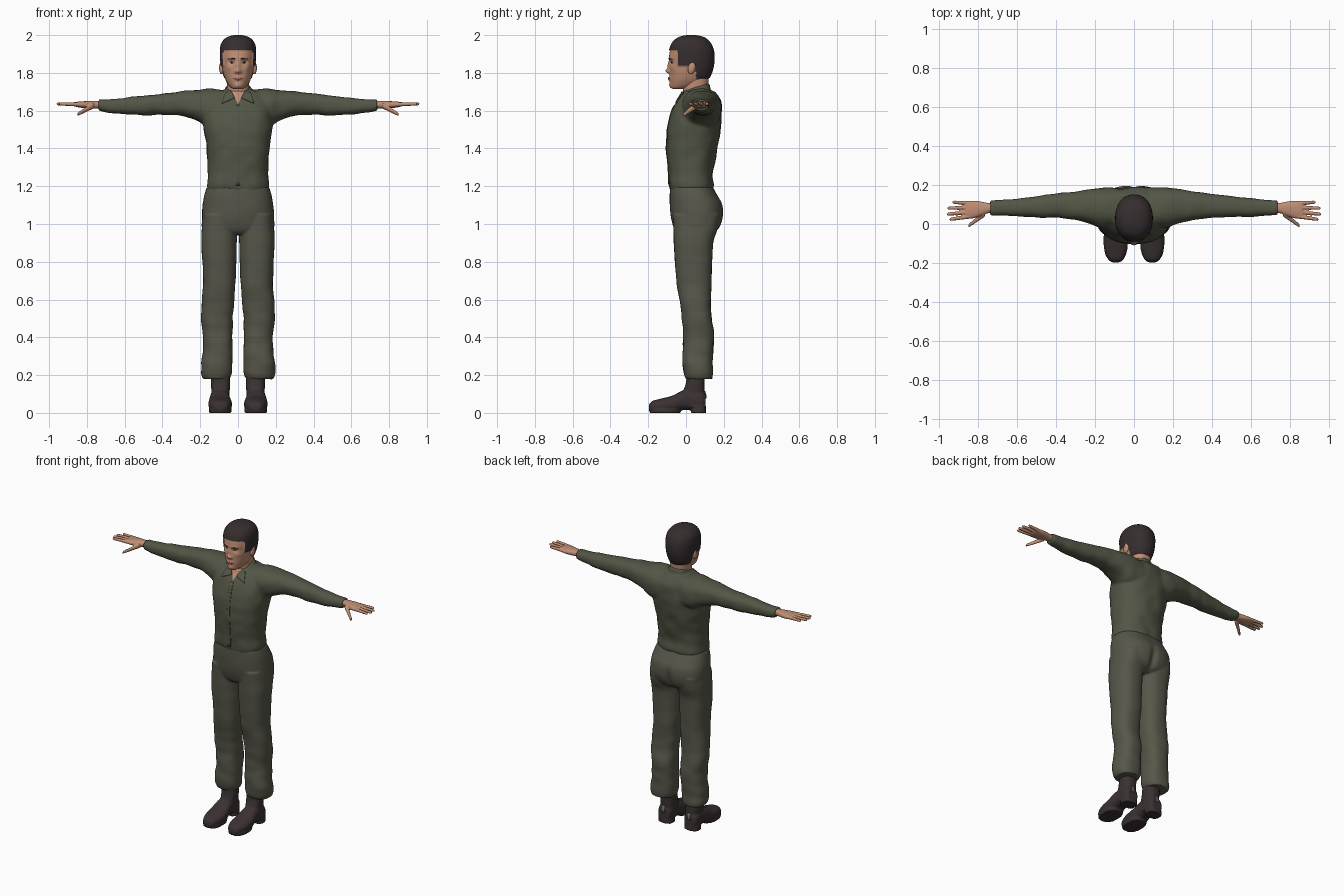
import bpy, bmesh, math
from mathutils import Vector, Matrix, noise
from mathutils.bvhtree import BVHTree

cube = bpy.data.objects.get("Cube")
if cube:
    bpy.data.objects.remove(cube, do_unlink=True)


def material(name, r, g, b):
    m = bpy.data.materials.new(name)
    m.use_nodes = True
    m.diffuse_color = (r, g, b, 1)
    bsdf = m.node_tree.nodes["Principled BSDF"]
    bsdf.inputs["Base Color"].default_value = (r, g, b, 1)
    bsdf.inputs["Roughness"].default_value = 0.8
    return m


SHIRT = material("olive shirt", .085, .093, .06)
PANTS = material("olive trousers", .096, .094, .068)
SKIN = material("skin", .52, .27, .175)
HAIR = material("dark hair", .036, .027, .028)
BOOT = material("dark brown leather", .043, .031, .032)
LIP = material("lips", .36, .15, .11)
EYE = material("eye white", .5, .45, .4)
PATCH = material("grey heel patch", .17, .15, .14)


def sym(rows):
    """Rows (t, half width, b0, b1) to rows with both side bounds."""
    return [(t, -w, w, b0, b1) for t, w, b0, b1 in rows]


def loft(bm, axis, rows, seg=32, sub=4, power=2.4, flip=1):
    """Skin rounded sections given by their bounds, smoothly along an axis."""
    pts = []
    for i in range(len(rows) - 1):
        p = [rows[max(0, min(len(rows) - 1, i + k))] for k in (-1, 0, 1, 2)]
        for s in range(sub):
            u = s / sub
            pts.append([b + .5 * u * (c - a + u * (2*a - 5*b + 4*c - d + u * (3*(b - c) + d - a)))
                        for a, b, c, d in zip(*p)])
    pts.append(rows[-1])
    rings = []
    for t, a0, a1, b0, b1 in pts:
        ring = []
        for k in range(seg):
            ang = 2 * math.pi * k / seg
            c, s = math.cos(ang), math.sin(ang)
            a = (a0 + a1) / 2 + (a1 - a0) / 2 * math.copysign(abs(c) ** (2 / power), c)
            b = (b0 + b1) / 2 + (b1 - b0) / 2 * math.copysign(abs(s) ** (2 / power), s)
            co = {"x": (t, a, b), "y": (a, t, b), "z": (a, b, t)}[axis]
            ring.append(bm.verts.new((co[0] * flip, co[1], co[2])))
        rings.append(ring)
    faces = [bm.faces.new((r[k], r[(k + 1) % seg], q[(k + 1) % seg], q[k]))
             for r, q in zip(rings, rings[1:]) for k in range(seg)]
    faces += [bm.faces.new(rings[0]), bm.faces.new(rings[-1])]
    bmesh.ops.recalc_face_normals(bm, faces=faces)
    return [v for r in rings for v in r]


def finish(bm, name, *mats):
    me = bpy.data.meshes.new(name)
    for f in bm.faces:
        f.smooth = True
    bm.to_mesh(me)
    bm.free()
    for m in mats:
        me.materials.append(m)
    ob = bpy.data.objects.new(name, me)
    bpy.context.scene.collection.objects.link(ob)
    return ob


def fuse(bm, name, voxel, rounds, sculpt, *mats):
    """Blend overlapping lofts into one skin, then sculpt its vertices."""
    ob = finish(bm, name, *mats)
    mod = ob.modifiers.new("blend", "REMESH")
    mod.mode, mod.voxel_size = "VOXEL", voxel
    if rounds:
        mod = ob.modifiers.new("soften", "SMOOTH")
        mod.factor, mod.iterations = .5, rounds
    bpy.context.view_layer.update()
    dg = bpy.context.evaluated_depsgraph_get()
    me = bpy.data.meshes.new_from_object(ob.evaluated_get(dg))
    bpy.data.objects.remove(ob, do_unlink=True)
    bm = bmesh.new()
    bm.from_mesh(me)
    bm.normal_update()
    for f in bm.faces:
        f.material_index = 0
    if sculpt:
        sculpt(bm)
    return finish(bm, name, *mats)


def plate(name, target, corners, mat, lift=.002, n=8, front=-1):
    """Thin patch laid over a surface, its four (x, z) corners cast along y."""
    bm = bmesh.new()
    bm.from_mesh(target.data)
    tree = BVHTree.FromBMesh(bm)
    bm.free()
    bm = bmesh.new()
    c = [Vector(p) for p in corners]
    grid = []
    for i in range(n + 1):
        for j in range(n + 1):
            p = c[0].lerp(c[1], i / n).lerp(c[3].lerp(c[2], i / n), j / n)
            start = Vector((p.x, front, p.y))
            hit = tree.ray_cast(start, Vector((0, -front, 0)))[0]
            hit = hit or tree.find_nearest(Vector((p.x, 0, p.y)))[0]
            grid.append(bm.verts.new(hit + Vector((0, front * lift, 0))))
    m = n + 1
    for i in range(n):
        for j in range(n):
            f = bm.faces.new([grid[k] for k in (i*m + j, i*m + m + j, i*m + m + j + 1, i*m + j + 1)])
            f.normal_update()
            if f.normal.y * front < 0:
                f.normal_flip()
    mod = finish(bm, name, mat).modifiers.new("thickness", "SOLIDIFY")
    mod.thickness, mod.offset = .004, 0


def gauss(d, s):
    return math.exp(-(d / s) ** 2)


# Shirt: torso, collar and sleeves blended together
bm = bmesh.new()
loft(bm, "z", sym([(1.165, .155, -.078, .135), (1.20, .166, -.09, .148), (1.26, .160, -.091, .142),
                   (1.35, .163, -.1, .156), (1.43, .17, -.103, .173), (1.50, .182, -.1, .183),
                   (1.58, .186, -.082, .188), (1.65, .175, -.052, .184), (1.702, .12, -.01, .155)]), 48)
for v in loft(bm, "z", sym([(1.66, .09, -.04, .14), (1.70, .073, -.03, .128), (1.722, .069, -.026, .124)])):
    v.co.z += (v.co.y - .05) * .3
SLEEVE = [(.04, -.01, .18, 1.50, 1.705), (.10, -.02, .187, 1.50, 1.712), (.16, -.02, .188, 1.51, 1.717),
          (.22, 0, .181, 1.548, 1.709), (.30, .02, .168, 1.572, 1.702), (.40, .03, .156, 1.578, 1.69),
          (.50, .035, .143, 1.575, 1.679), (.60, .038, .131, 1.581, 1.668), (.68, .042, .123, 1.59, 1.662),
          (.738, .045, .12, 1.6, 1.66)]
for side in (1, -1):
    loft(bm, "x", SLEEVE, flip=side)


def shape_shirt(bm):
    # cloth folds, then the open neck cut with clean edges
    for v in bm.verts:
        v.co += v.normal * .005 * noise.noise(Vector((v.co.x * 14, v.co.y * 9, v.co.z * 14)))
    for s in (1, -1):
        near = [f for f in bm.faces if abs(f.calc_center_median().x) < .07
                and f.calc_center_median().z > 1.6 and f.calc_center_median().y < .04]
        geom = list({e for f in near for e in (*f.verts, *f.edges)}) + near
        bmesh.ops.bisect_plane(bm, geom=geom, dist=1e-5, plane_co=(0, 0, 1.635), plane_no=(2 * s, 0, -1))
    for f in bm.faces:
        c = f.calc_center_median()
        if c.y < .04 and c.z > 1.635 + 2 * abs(c.x):
            f.material_index = 1


shirt = fuse(bm, "shirt", .007, 5, shape_shirt, SHIRT, SKIN)
plate("shirt_placket", shirt, [(-.011, 1.205), (.011, 1.205), (.011, 1.63), (-.011, 1.63)], SHIRT, .001, 20)
for side, tag in ((1, "left"), (-1, "right")):
    flap = [(.034, 1.70), (.066, 1.695), (.085, 1.638), (.018, 1.667)]
    plate(tag + "_collar_flap", shirt, [(x * side, z) for x, z in flap], SHIRT, .004)

# Trousers: hips and two legs blended together
bm = bmesh.new()
loft(bm, "z", sym([(.945, .12, -.04, .13), (.97, .186, -.062, .168), (1.03, .191, -.079, .196),
                   (1.10, .188, -.086, .194), (1.15, .179, -.086, .168), (1.195, .166, -.084, .143)]), 48)
LEG = [(.18, .045, .185, 0, .14), (.21, .032, .197, -.012, .143), (.26, .03, .196, -.017, .141),
       (.33, .03, .187, -.016, .143), (.42, .028, .185, -.016, .148), (.50, .028, .196, -.021, .136),
       (.57, .022, .193, -.029, .131), (.68, .014, .185, -.049, .135), (.80, .009, .189, -.059, .139),
       (.90, .007, .195, -.065, .144), (.97, .005, .192, -.066, .166), (1.05, .02, .185, -.07, .18)]
for side in (1, -1):
    loft(bm, "z", LEG, flip=side)


def shape_trousers(bm):
    for v in bm.verts:
        x, y, z = v.co
        v.co += v.normal * (.002 + .004 * gauss(z - .35, .25)) * noise.noise(Vector((x * 9, y * 9, z * 15)))
        if y > .1:
            v.co.y -= .018 * gauss(x, .022) * gauss(z - 1.01, .07)


fuse(bm, "trousers", .006, 4, shape_trousers, PANTS)

# Boots and hands, one per side
SHAFT = [(.03, .046, .145, -.01, .1), (.10, .045, .141, -.018, .1), (.16, .041, .143, 0, .098), (.23, .042, .141, .004, .1)]
FOOT = [(-.197, .075, .112, .012, .04), (-.18, .052, .134, .004, .062), (-.13, .034, .153, .003, .076),
        (-.07, .033, .156, .006, .092), (-.02, .042, .151, .014, .118), (.03, .047, .147, .014, .13),
        (.08, .048, .145, .01, .12), (.104, .06, .132, .012, .1)]
HEEL = [(0, .047, .147, .025, .106), (.035, .049, .145, .03, .105)]
SOLE = [(0, .035, .153, -.192, -.03), (.02, .034, .154, -.195, -.02)]
PALM = [(.70, .06, .105, 1.61, 1.65), (.75, .055, .108, 1.612, 1.652), (.79, .04, .116, 1.612, 1.651),
        (.83, .028, .12, 1.615, 1.649), (.865, .03, .117, 1.622, 1.646)]
FINGERS = [(.039, .023, .947), (.062, .05, .96), (.085, .081, .957), (.107, .112, .932)]


def tube(bm, a, b, r0, r1, side):
    rows = []
    for u, k in ((0, 1), (.5, 1), (.93, 1), (1, .5)):
        p, r = Vector(a).lerp(Vector(b), u), (r0 + (r1 - r0) * u) * k
        rows.append((p.x, p.y - r, p.y + r, p.z - r, p.z + r))
    loft(bm, "x", rows, 16, 5, 2, side)


for side, tag in ((1, "left"), (-1, "right")):
    bm = bmesh.new()
    loft(bm, "z", SHAFT, flip=side)
    loft(bm, "y", FOOT, flip=side)
    loft(bm, "z", HEEL, power=3, flip=side)
    loft(bm, "z", SOLE, flip=side)
    boot = fuse(bm, tag + "_boot", .005, 2, None, BOOT)
    patch = [(.084, .075), (.106, .075), (.106, .115), (.084, .115)]
    plate(tag + "_heel_patch", boot, [(x * side, z) for x, z in patch], PATCH, .002, 5, 1)
    bm = bmesh.new()
    loft(bm, "x", PALM, flip=side)
    for y0, y1, tip in FINGERS:
        tube(bm, (.84, y0, 1.633), (tip, y1, 1.636), .0115, .008, side)
    tube(bm, (.765, .055, 1.628), (.85, -.01, 1.58), .017, .009, side)
    fuse(bm, tag + "_hand", .004, 2, None, SKIN)

# Neck
bm = bmesh.new()
loft(bm, "z", sym([(1.64, .06, .005, .12), (1.70, .058, -.015, .115), (1.76, .06, -.012, .12), (1.80, .06, 0, .12)]))
finish(bm, "neck", SKIN)

# Head with modelled face and close-cropped hair
bm = bmesh.new()
loft(bm, "z", sym([(1.715, .024, -.07, -.02), (1.723, .038, -.08, .03), (1.74, .053, -.085, .085),
                   (1.77, .069, -.086, .116), (1.81, .081, -.087, .135), (1.85, .087, -.088, .144),
                   (1.89, .09, -.089, .146), (1.92, .09, -.084, .142), (1.95, .085, -.073, .13),
                   (1.974, .069, -.053, .11), (1.988, .045, -.025, .082), (1.994, .018, .005, .05)]), 96, 7, 2.2)
BUMPS = [(0, 1.838, .011, .022, -.01), (0, 1.81, .012, .012, -.021), (.013, 1.806, .008, .008, -.008),
         (.034, 1.856, .017, .012, .009), (.03, 1.877, .024, .008, -.004), (0, 1.77, .022, .01, -.008),
         (0, 1.732, .02, .013, -.005), (.05, 1.825, .015, .015, -.004)]


def is_hair(p):
    return p.z > 1.918 or (p.z > 1.838 and p.y > -.042) or (p.z > 1.772 and p.y > .052)


bm.normal_update()
for f in bm.faces:
    f.material_index = int(is_hair(f.calc_center_median()))
for v in bm.verts:
    x, y, z = v.co
    if is_hair(v.co):
        v.co += v.normal * .006
    elif y < -.02:
        v.co.y += sum(d * gauss(abs(x) - bx, sx) * gauss(z - bz, sz) for bx, bz, sx, sz, d in BUMPS)
head = finish(bm, "head", SKIN, HAIR)
plate("lips", head, [(-.024, 1.77), (0, 1.761), (.024, 1.77), (0, 1.778)], LIP, .0)
for side, tag in ((1, "left"), (-1, "right")):
    for part, mat, lift, shape in (
            ("eye", EYE, 0, [(.021, 1.855), (.033, 1.850), (.046, 1.856), (.033, 1.862)]),
            ("iris", HAIR, .001, [(.029, 1.851), (.038, 1.851), (.038, 1.861), (.029, 1.861)]),
            ("eyebrow", HAIR, 0, [(.015, 1.872), (.052, 1.872), (.05, 1.877), (.017, 1.878)])):
        plate(tag + "_" + part, head, [(x * side, z) for x, z in shape], mat, lift, 6)
    bm = bmesh.new()
    place = Matrix.Translation((.087 * side, .03, 1.826)) @ Matrix.Rotation(-.2, 4, "X")
    bmesh.ops.create_uvsphere(bm, u_segments=16, v_segments=10, radius=1,
                              matrix=place @ Matrix.Diagonal((.013, .02, .034, 1)))
    finish(bm, tag + "_ear", SKIN)
